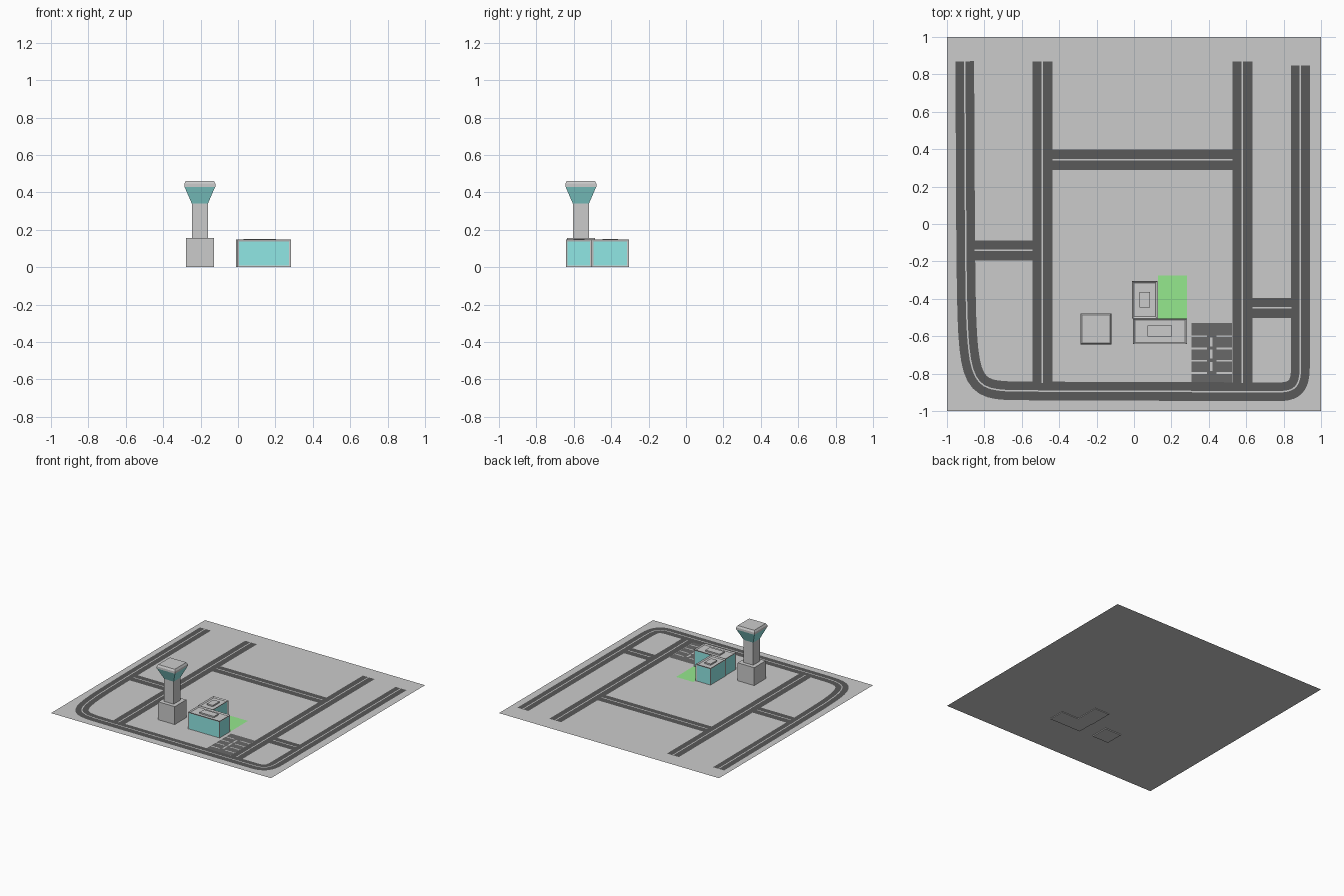
import bpy, bmesh
from mathutils import Vector

if "Cube" in bpy.data.objects:
    bpy.data.objects.remove(bpy.data.objects["Cube"])


def material(name, rgb):
    m = bpy.data.materials.new(name)
    m.diffuse_color = (*rgb, 1)
    m.use_nodes = True
    m.node_tree.nodes["Principled BSDF"].inputs["Base Color"].default_value = m.diffuse_color
    return m


ASPHALT = material("asphalt", (0.10, 0.10, 0.10))
LOT = material("lot_surface", (0.14, 0.14, 0.14))
GRASS = material("grass", (0.30, 0.81, 0.27))
GLASS = material("glass", (0.28, 0.80, 0.78))
PAINT = material("paint", (0.75, 0.75, 0.75))
CONCRETE = material("concrete", (0.7, 0.7, 0.7))

Z0 = 0.008                                   # ground level
Z_ROAD, Z_LINE = Z0 + 0.002, Z0 + 0.004


def finish(name, bm, *mats):
    mesh = bpy.data.meshes.new(name)
    bm.to_mesh(mesh)
    bm.free()
    for m in mats:
        mesh.materials.append(m)
    ob = bpy.data.objects.new(name, mesh)
    bpy.context.collection.objects.link(ob)
    return ob


def rects(name, areas, z, *mats):
    """Flat rectangles (x0, x1, y0, y1) at height z."""
    bm = bmesh.new()
    for x0, x1, y0, y1 in areas:
        bm.faces.new([bm.verts.new((x, y, z)) for x, y in
                      ((x0, y0), (x1, y0), (x1, y1), (x0, y1))])
    return finish(name, bm, *mats)


def ribbon(name, path, half, z, mat):
    """Flat strip of constant width along a path."""
    bm = bmesh.new()
    pts = [Vector(p) for p in path]
    rows = []
    for i, p in enumerate(pts):
        d = (pts[min(i + 1, len(pts) - 1)] - pts[max(i - 1, 0)]).normalized()
        n = Vector((-d.y, d.x)) * half
        rows.append([bm.verts.new((*(p + s * n), z)) for s in (1, -1)])
    for a, b in zip(rows, rows[1:]):
        bm.faces.new((a[0], a[1], b[1], b[0]))
    return finish(name, bm, mat)


def road(name, path, half=0.054):
    ribbon(name, path, half, Z_ROAD, ASPHALT)
    ribbon(name + "_centre_line", path, 0.004, Z_LINE, PAINT)


def bezier(p0, p1, p2, p3, n=16):
    p = [Vector(q) for q in (p0, p1, p2, p3)]
    return [(1 - t) ** 3 * p[0] + 3 * t * (1 - t) ** 2 * p[1]
            + 3 * t * t * (1 - t) * p[2] + t ** 3 * p[3]
            for t in (i / n for i in range(n + 1))]


def square_loft(name, cx, cy, sections, *mats):
    """Square solid through (half width, z) sections."""
    bm = bmesh.new()
    rings = [[bm.verts.new((cx + sx * h, cy + sy * h, z)) for sx, sy in
              ((-1, -1), (1, -1), (1, 1), (-1, 1))] for h, z in sections]
    for a, b in zip(rings, rings[1:]):
        for i in range(4):
            j = (i + 1) % 4
            bm.faces.new((a[i], a[j], b[j], b[i]))
    bm.faces.new(rings[0][::-1])
    bm.faces.new(rings[-1])
    return finish(name, bm, *mats)


def box_mesh(x0, x1, y0, y1, z0, z1):
    bm = bmesh.new()
    bmesh.ops.create_cube(bm, size=1)
    for v in bm.verts:
        v.co = ((x0 + x1) / 2 + v.co.x * (x1 - x0),
                (y0 + y1) / 2 + v.co.y * (y1 - y0),
                (z0 + z1) / 2 + v.co.z * (z1 - z0))
    bm.normal_update()
    return bm


def glass_block(name, area, roof_box):
    """Block with inset glass walls, sunken roof and a rooftop box."""
    bm = box_mesh(*area, 0, 0.147)
    walls = [f for f in bm.faces if abs(f.normal.z) < 0.5]
    roof = [f for f in bm.faces if f.normal.z > 0.5]
    bmesh.ops.inset_individual(bm, faces=walls, thickness=0.013, depth=-0.003)
    for f in walls:
        f.material_index = 1
    bmesh.ops.inset_individual(bm, faces=roof, thickness=0.013, depth=-0.008)
    finish(name, bm, CONCRETE, GLASS)
    finish(name + "_roof_box", box_mesh(*roof_box, 0.137, 0.15))


# Ground and lawn
rects("ground", [(-1, 1, -1, 1)], Z0)
rects("lawn", [(0.127, 0.283, -0.505, -0.275)], Z_ROAD, GRASS)

# Perimeter road with two rounded corners
loop = [Vector((-0.905, 0.87))]
loop += bezier((-0.9, -0.1), (-0.89, -0.96), (-0.9, -0.885), (-0.5, -0.893))
loop += bezier((0.77, -0.897), (0.86, -0.897), (0.89, -0.87), (0.89, -0.76), 10)
loop += [Vector((0.89, 0.847))]
road("perimeter_road", loop, 0.05)

# Inner roads
for side, x in (("left", -0.49), ("right", 0.58)):
    road(side + "_avenue", [(x, 0.87), (x, -0.85)])
road("cross_street", [(-0.436, 0.343), (0.526, 0.343)])
road("left_link", [(-0.853, -0.141), (-0.544, -0.141)])
road("right_link", [(0.634, -0.449), (0.842, -0.449)])

# Parking lot and bay markings
rects("parking_lot", [(0.307, 0.525, -0.848, -0.53)], Z_ROAD, LOT)
bays = []
for y in (-0.6, -0.665, -0.731, -0.797):
    bays += [(x, x + 0.083, y - 0.005, y + 0.005) for x in (0.307, 0.442)]
bays += [(0.407, 0.421, y - 0.024, y + 0.024) for y in (-0.63, -0.695, -0.761)]
rects("parking_lines", bays, Z_LINE, PAINT)

# L-shaped terminal
glass_block("front_wing", (-0.005, 0.283, -0.642, -0.505), (0.073, 0.203, -0.602, -0.543))
glass_block("back_wing", (-0.01, 0.125, -0.505, -0.305), (0.03, 0.085, -0.447, -0.363))

# Control tower
TX, TY = -0.204, -0.562
square_loft("tower_base", TX, TY, [(0.075, 0), (0.075, 0.155)])
square_loft("tower_shaft", TX, TY, [(0.043, 0.155), (0.043, 0.34)])
square_loft("tower_cab_glass", TX, TY, [(0.043, 0.34), (0.082, 0.43)], GLASS)
square_loft("tower_cap", TX, TY, [(0.083, 0.43), (0.083, 0.447), (0.075, 0.462)])
